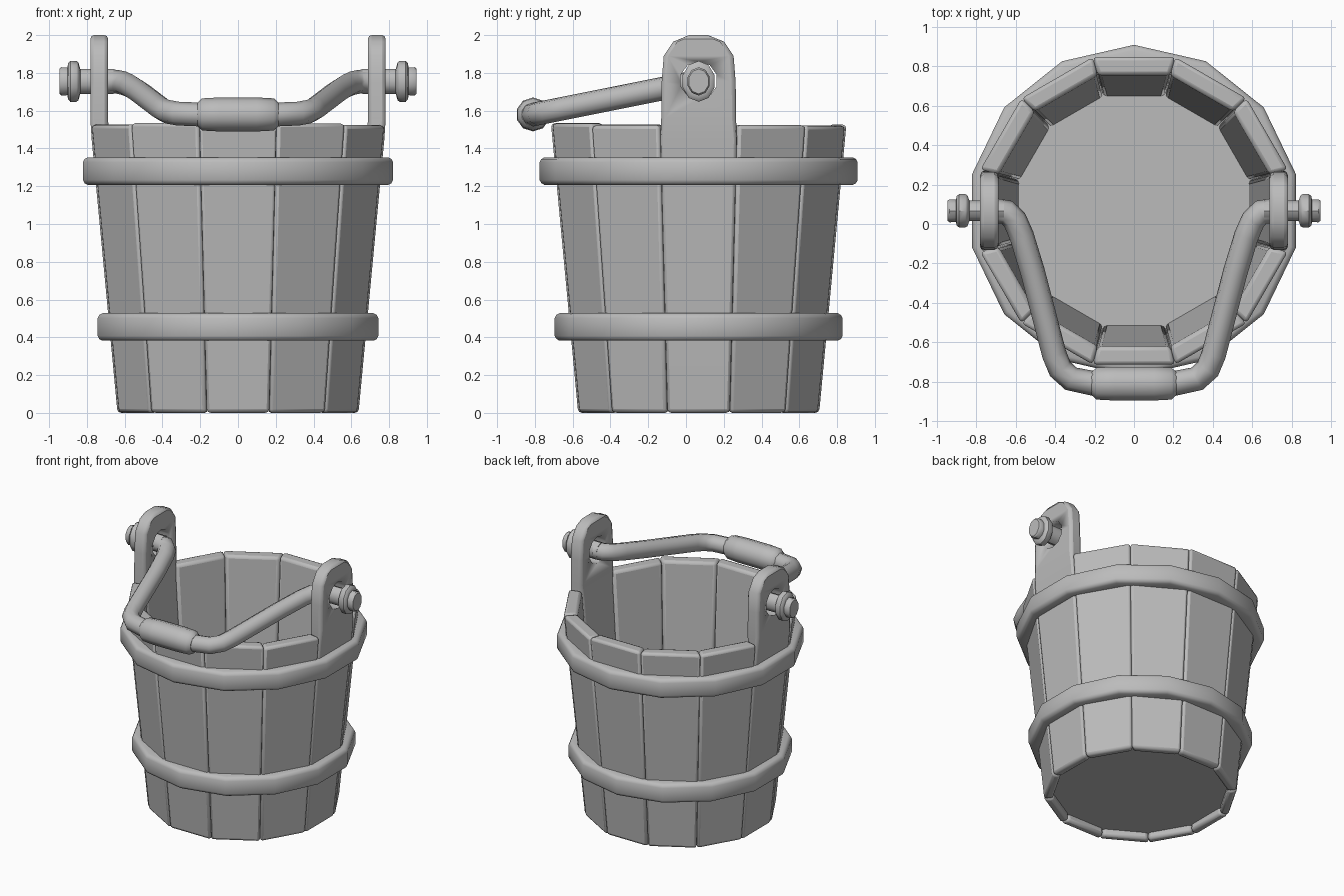
import bpy, bmesh, math, random
from mathutils import Vector, Matrix

if "Cube" in bpy.data.objects:
    bpy.data.objects.remove(bpy.data.objects["Cube"])
random.seed(4)

CY = 0.067                      # bucket axis in y
RIM, STAVES = 1.525, 12
HALF = math.pi / STAVES

grey = bpy.data.materials.new("plain_grey")
grey.use_nodes = True
grey.diffuse_color = (0.5, 0.5, 0.5, 1)
grey.node_tree.nodes["Principled BSDF"].inputs["Base Color"].default_value = (0.5, 0.5, 0.5, 1)


def make(name, bm, angle=40):
    bmesh.ops.recalc_face_normals(bm, faces=bm.faces)
    mesh = bpy.data.meshes.new(name)
    bm.to_mesh(mesh)
    bm.free()
    mesh.materials.append(grey)
    obj = bpy.data.objects.new(name, mesh)
    bpy.context.collection.objects.link(obj)
    bpy.ops.object.select_all(action='DESELECT')
    obj.select_set(True)
    bpy.context.view_layer.objects.active = obj
    bpy.ops.object.shade_smooth_by_angle(angle=math.radians(angle))
    return obj


def skin(bm, rings, closed=False):
    """Join rings of vertices with quads, capping or closing the ends."""
    n = len(rings[0])
    pairs = list(zip(rings, rings[1:])) + ([(rings[-1], rings[0])] if closed else [])
    for a, b in pairs:
        for i in range(n):
            j = (i + 1) % n
            bm.faces.new((a[i], a[j], b[j], b[i]))
    if not closed:
        bm.faces.new(rings[0])
        bm.faces.new(rings[-1])


def lathe(name, profile, sides, centre, along_x=False, closed=False, squash=1, angle=40):
    """Turn (position, radius) pairs around z, or around x."""
    bm = bmesh.new()
    rings = []
    for p, r in profile:
        ring = []
        for i in range(sides):
            a = math.pi / 2 + math.tau * i / sides
            u, v = r * math.cos(a) * squash, r * math.sin(a)
            co = Vector((p, u, v)) if along_x else Vector((u, v, p))
            ring.append(bm.verts.new(co + Vector(centre)))
        rings.append(ring)
    skin(bm, rings, closed)
    return make(name, bm, angle)


def wall(z):
    """Outer and inner distance of the staves from the axis."""
    t = min(z / RIM, 1)
    return 0.638 + 0.144 * t, 0.575 + 0.113 * t


def stave(name, turn, rows):
    bm = bmesh.new()
    place = Matrix.Translation((0, CY, 0)) @ Matrix.Rotation(turn, 4, 'Z')
    rings = []
    for z, width in rows:
        out, inn = wall(z)
        wo, wi = (width, width) if width else (out * math.tan(HALF), inn * math.tan(HALF))
        corners = ((out, -wo), (out, wo), (inn, wi), (inn, -wi))
        rings.append([bm.verts.new(place @ Vector((x, y, z))) for x, y in corners])
    skin(bm, rings)
    obj = make(name, bm, 45)
    bevel = obj.modifiers.new("rounded_edges", 'BEVEL')
    bevel.width, bevel.segments = 0.02, 2
    bevel.limit_method, bevel.angle_limit = 'ANGLE', math.radians(50)
    return obj


# Wall staves, with the two side ones rising into ears
EAR = [(0, 0), (1.45, 0), (1.56, 0.198), (1.75, 0.196), (1.89, 0.185), (1.965, 0.135), (2.0, 0.05)]
for k in range(STAVES):
    turn = k * 2 * HALF
    if k in (0, STAVES // 2):
        side = "left" if k == 0 else "right"
        ear = stave(side + "_ear_stave", turn, EAR)
        hole = lathe(side + "_hole_cutter", [(-1, 0.1), (1, 0.1)], 10, (0, CY, 1.76), along_x=True)
        hole.hide_render = True
        hole.hide_set(True)
        cut = ear.modifiers.new("pin_hole", 'BOOLEAN')
        cut.object, cut.operation, cut.solver = hole, 'DIFFERENCE', 'EXACT'
    else:
        stave(f"stave_{k}", turn, [(0, 0), (RIM + random.uniform(-0.006, 0.012), 0)])

# Floor
floor = lathe("floor", [(0.05, 0.62), (0.1, 0.62)], STAVES, (0, CY, 0))
floor.data.transform(Matrix.Translation((0, CY, 0)) @ Matrix.Rotation(HALF, 4, 'Z')
                     @ Matrix.Translation((0, -CY, 0)))

# Hoops
for name, z, r in (("lower_hoop", 0.455, 0.762), ("upper_hoop", 1.28, 0.842)):
    h, c = 0.073, 0.026
    section = [(-h, r - 0.1), (-h, r - c), (-h + 0.009, r - 0.009), (-h + c, r),
               (h - c, r), (h - 0.009, r - 0.009), (h, r - c), (h, r - 0.1)]
    lathe(name, section, 14, (0, CY, z), closed=True, angle=50)

# Pins with collars through the ears
PIN = [(0.66, 0.066), (0.835, 0.066), (0.845, 0.1), (0.855, 0.108), (0.888, 0.108),
       (0.9, 0.095), (0.903, 0.073), (0.935, 0.075), (0.946, 0.066)]
for side, s in (("left", 1), ("right", -1)):
    lathe(side + "_pin", [(s * x, r) for x, r in PIN], 10, (0, CY, 1.755),
          along_x=True, squash=0.82)

# Bent handle rod, lying in a tilted plane
half_path = [(0.70, 0.067), (0.645, 0.06), (0.605, 0.02), (0.57, -0.06), (0.515, -0.24),
             (0.405, -0.66), (0.375, -0.735), (0.32, -0.785), (0.2, -0.81)]
path = half_path + [(-x, y) for x, y in reversed(half_path)]
curve = bpy.data.curves.new("handle_rod", 'CURVE')
curve.dimensions = '3D'
curve.bevel_depth, curve.bevel_resolution = 0.063, 2
curve.use_fill_caps = True
spline = curve.splines.new('POLY')
spline.points.add(len(path) - 1)
for point, (x, y) in zip(spline.points, path):
    point.co = (x, y, 1.755 + (y - CY) * 0.2, 1)
spline.use_smooth = True
curve.materials.append(grey)
bpy.context.collection.objects.link(bpy.data.objects.new("handle_rod", curve))

# Grip
lathe("handle_grip", [(-0.215, 0.062), (-0.19, 0.085), (-0.1, 0.09), (0.1, 0.09),
                      (0.19, 0.085), (0.215, 0.062)], 10, (0, -0.81, 1.58), along_x=True)
